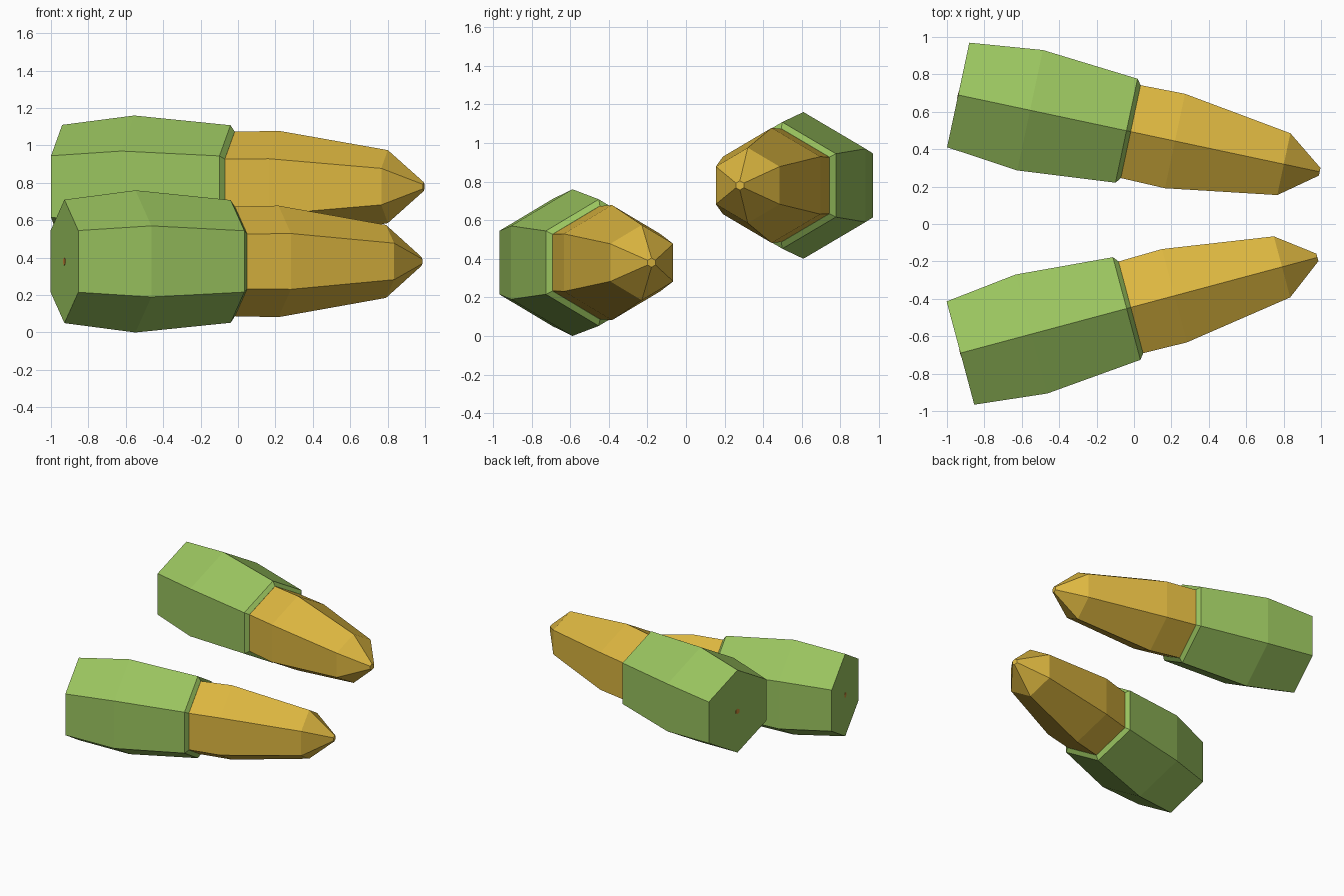
import bpy, bmesh, math

cube = bpy.data.objects.get("Cube")
if cube:
    bpy.data.objects.remove(cube, do_unlink=True)


def make_material(name, rgb):
    color = (*rgb, 1.0)
    mat = bpy.data.materials.new(name)
    mat.diffuse_color = color
    mat.use_nodes = True
    shader = mat.node_tree.nodes["Principled BSDF"]
    shader.inputs["Base Color"].default_value = color
    shader.inputs["Roughness"].default_value = 0.8
    return mat


def hex_loft(name, profile, mat):
    """Six-sided solid along +x from (distance, radius) stations."""
    bm = bmesh.new()
    rings = []
    for x, r in profile:
        angles = [math.radians(90 + 60 * i) for i in range(6)]
        rings.append([bm.verts.new((x, r * math.cos(a), r * math.sin(a))) for a in angles])
    for a, b in zip(rings, rings[1:]):
        for i in range(6):
            j = (i + 1) % 6
            bm.faces.new((a[i], a[j], b[j], b[i]))
    bm.faces.new(rings[0])
    bm.faces.new(rings[-1])
    bmesh.ops.recalc_face_normals(bm, faces=bm.faces)
    mesh = bpy.data.meshes.new(name)
    bm.to_mesh(mesh)
    bm.free()
    mesh.materials.append(mat)
    return mesh


green = make_material("leaf_green", (0.323, 0.552, 0.114))
gold = make_material("gold", (0.716, 0.468, 0.051))
orange = make_material("copper_orange", (0.6, 0.25, 0.04))

# Shared part shapes: bulging casing with chamfered lip, tapered nose, tiny rear dot
parts = {
    "casing": hex_loft("casing", [(0, 0.33), (0.393, 0.38), (0.92, 0.328), (0.943, 0.294)], green),
    "nose": hex_loft("nose", [(0.935, 0.293), (1.185, 0.298), (1.78, 0.195), (1.976, 0.024)], gold),
    "rear_dot": hex_loft("rear_dot", [(-0.002, 0.022), (0.004, 0.022)], orange),
}

# Two copies, angled toward each other
placements = {
    "back": ((-0.94, 0.69, 0.78), -12),
    "front": ((-0.928, -0.69, 0.38), 15),
}
for side, (location, turn) in placements.items():
    for part, mesh in parts.items():
        obj = bpy.data.objects.new(f"{side}_{part}", mesh)
        obj.location = location
        obj.rotation_euler.z = math.radians(turn)
        bpy.context.collection.objects.link(obj)
